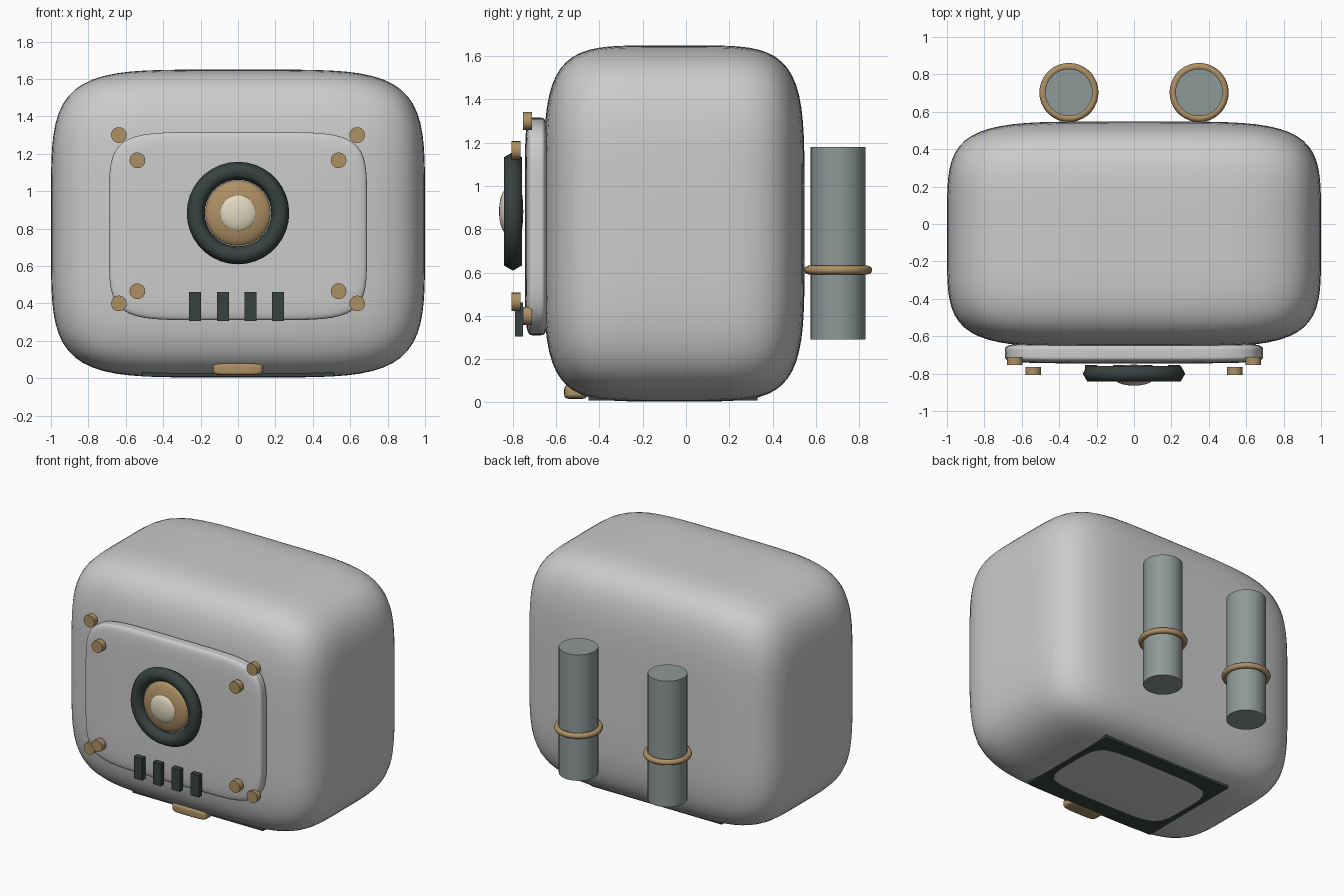
import bpy, bmesh, math
from mathutils import Vector

if "Cube" in bpy.data.objects:
    bpy.data.objects.remove(bpy.data.objects["Cube"])


def material(name, rgb):
    m = bpy.data.materials.new(name)
    m.diffuse_color = (*rgb, 1)
    m.use_nodes = True
    m.node_tree.nodes["Principled BSDF"].inputs["Base Color"].default_value = m.diffuse_color
    return m


BRASS = material("brass", (0.42, 0.28, 0.13))
DARK = material("dark_rubber", (0.04, 0.055, 0.053))
STEEL = material("tank_steel", (0.27, 0.32, 0.31))
CREAM = material("cream", (0.75, 0.68, 0.52))


def finish(ob, name, mat=None, angle=40):
    ob.name = name
    if mat:
        ob.data.materials.append(mat)
    bpy.ops.object.select_all(action='DESELECT')
    ob.select_set(True)
    bpy.context.view_layer.objects.active = ob
    bpy.ops.object.shade_smooth_by_angle(angle=math.radians(angle))
    return ob


def soft_box(name, centre, half, power, mat=None, cuts=23):
    """Subdivided cube pulled onto a superellipsoid."""
    bm = bmesh.new()
    bmesh.ops.create_cube(bm, size=2)
    bmesh.ops.subdivide_edges(bm, edges=bm.edges[:], cuts=cuts, use_grid_fill=True)
    for v in bm.verts:
        s = sum(abs(c) ** power for c in v.co) ** (-1 / power)
        v.co = Vector(c * s * h for c, h in zip(v.co, half))
    me = bpy.data.meshes.new(name)
    bm.to_mesh(me)
    bm.free()
    ob = bpy.data.objects.new(name, me)
    ob.location = centre
    bpy.context.collection.objects.link(ob)
    return finish(ob, name, mat)


def box(name, centre, size, mat):
    bpy.ops.mesh.primitive_cube_add(size=1, location=centre)
    ob = bpy.context.object
    ob.scale = size
    return finish(ob, name, mat)


def cylinder(name, centre, radius, depth, mat, facing_front=False, sides=32):
    rot = (math.pi / 2, 0, 0) if facing_front else (0, 0, 0)
    bpy.ops.mesh.primitive_cylinder_add(vertices=sides, radius=radius, depth=depth,
                                        location=centre, rotation=rot)
    return finish(bpy.context.object, name, mat)


def ring(name, centre, major, minor, mat, facing_front=False, minor_sides=8):
    rot = (math.pi / 2, 0, 0) if facing_front else (0, 0, 0)
    bpy.ops.mesh.primitive_torus_add(major_radius=major, minor_radius=minor,
                                     major_segments=36, minor_segments=minor_sides,
                                     location=centre, rotation=rot)
    return finish(bpy.context.object, name, mat, 65)


def dome(name, centre, radius, thickness, mat):
    bpy.ops.mesh.primitive_uv_sphere_add(segments=32, ring_count=16, radius=1,
                                         location=centre, rotation=(math.pi / 2, 0, 0))
    ob = bpy.context.object
    ob.scale = (radius, radius, thickness)
    return finish(ob, name, mat)


# Main shell and raised front panel
soft_box("body_shell", (0, -0.055, 0.827), (1.0, 0.603, 0.823), 5)
soft_box("front_panel", (0, -0.69, 0.813), (0.69, 0.055, 0.503), 6)

# Sole plate and small latch underneath
box("sole_plate", (0, -0.06, 0.033), (1.02, 0.78, 0.05), DARK)
soft_box("bottom_latch", (0, -0.51, 0.048), (0.135, 0.053, 0.032), 5, BRASS, cuts=9)

# Central dial
ring("dial_ring", (0, -0.80, 0.883), 0.226, 0.048, DARK, True, 6)
dome("dial_face", (0, -0.80, 0.883), 0.175, 0.048, BRASS)
dome("dial_button", (0, -0.83, 0.883), 0.10, 0.034, CREAM)

# Outer and inner rivets, mirrored left and right
for side in (-1, 1):
    for z in (0.40, 1.30):
        cylinder("outer_rivet", (side * 0.637, -0.733, z), 0.042, 0.042, BRASS, True, 20)
    for z in (0.465, 1.165):
        cylinder("inner_rivet", (side * 0.538, -0.786, z), 0.042, 0.042, BRASS, True, 20)

# Vent slots
for i in range(4):
    box("vent_slot", (-0.229 + i * 0.148, -0.772, 0.383), (0.064, 0.036, 0.156), DARK)

# Rear tanks with brass collars
for side in (-1, 1):
    cylinder("rear_tank", (side * 0.348, 0.703, 0.735), 0.127, 0.89, STEEL)
    ring("tank_collar", (side * 0.348, 0.703, 0.612), 0.138, 0.02, BRASS)
